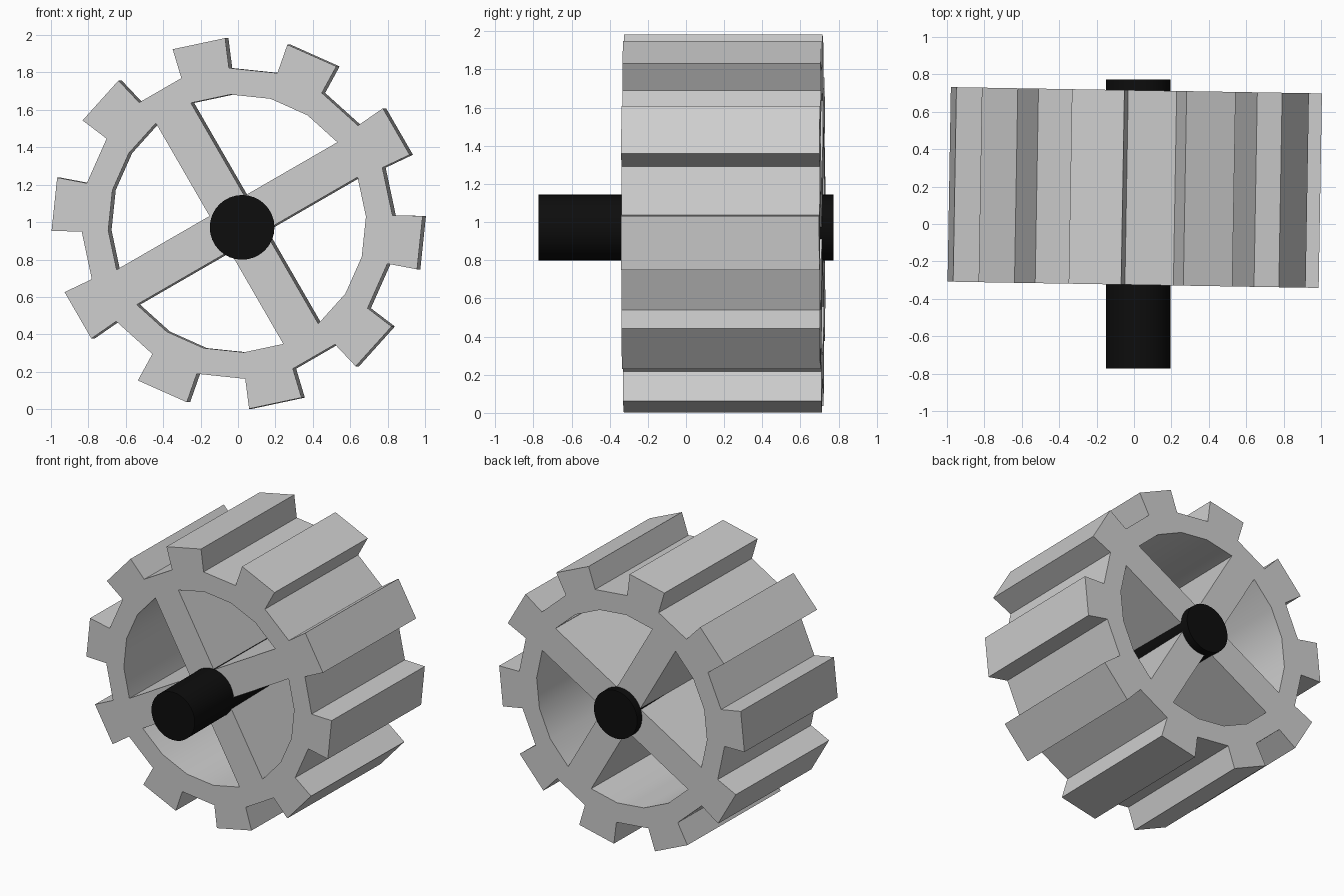
import bpy
import bmesh
from math import radians, sin, cos
from mathutils import Vector

cube = bpy.data.objects.get("Cube")
if cube:
    bpy.data.objects.remove(cube, do_unlink=True)


def flat_material(name, value):
    mat = bpy.data.materials.new(name)
    mat.use_nodes = True
    colour = (value, value, value, 1.0)
    mat.diffuse_color = colour
    mat.node_tree.nodes["Principled BSDF"].inputs["Base Color"].default_value = colour
    return mat


def activate(obj):
    bpy.ops.object.select_all(action="DESELECT")
    obj.select_set(True)
    bpy.context.view_layer.objects.active = obj


grey = flat_material("light grey", 0.62)
black = flat_material("black", 0.004)

# Gear dimensions
TEETH = 10
SPOKES = 4
SIDES = 2 * TEETH
STEP = 360 / SIDES
INNER, ROOT, TIP = 0.69, 0.832, 0.993
START = 30            # angle of the first tooth and the first spoke
TIP_HALF = 8.3        # half angle of a tooth at its tip
HUB = INNER * sin(radians(STEP / 2)) * 2 ** 0.5
DEPTH = 1.04

# Gear cross-section: rim, teeth, spokes and hub as flat faces
bm = bmesh.new()


def point(radius, angle):
    a = radians(angle)
    return bm.verts.new(Vector((cos(a), 0, sin(a))) * radius)


angles = [START + STEP * (i + 0.5) for i in range(SIDES)]
inner = [point(INNER, a) for a in angles]
root = [point(ROOT, a) for a in angles]
for i in range(SIDES):
    bm.faces.new((inner[i - 1], root[i - 1], root[i], inner[i]))

for k in range(TEETH):
    mid = START + k * 360 / TEETH
    low, high = point(TIP, mid - TIP_HALF), point(TIP, mid + TIP_HALF)
    bm.faces.new((root[2 * k - 1], low, high, root[2 * k]))

hub = [point(HUB, START + 45 + 90 * k) for k in range(SPOKES)]
bm.faces.new(hub)
for k in range(SPOKES):
    i = k * SIDES // SPOKES
    bm.faces.new((hub[k - 1], inner[i - 1], inner[i], hub[k]))

bmesh.ops.recalc_face_normals(bm, faces=bm.faces)
mesh = bpy.data.meshes.new("gear")
bm.to_mesh(mesh)
bm.free()

# Gear body: thickened cross-section, slightly turned off the shaft
gear = bpy.data.objects.new("gear", mesh)
bpy.context.collection.objects.link(gear)
mesh.materials.append(grey)
gear.location = (0.004, 0.195, 0.993)
gear.rotation_euler.z = -0.017
solid = gear.modifiers.new("thickness", "SOLIDIFY")
solid.thickness = DEPTH
solid.offset = 0
activate(gear)
bpy.ops.object.modifier_apply(modifier=solid.name)
bpy.ops.object.shade_smooth_by_angle(angle=radians(30))

# Shaft through the hub
bpy.ops.mesh.primitive_cylinder_add(
    vertices=32, radius=0.173, depth=1.546,
    location=(0.022, 0, 0.972), rotation=(radians(90), 0, 0))
shaft = bpy.context.object
shaft.name = "shaft"
shaft.data.materials.append(black)
activate(shaft)
bpy.ops.object.shade_smooth_by_angle(angle=radians(30))
